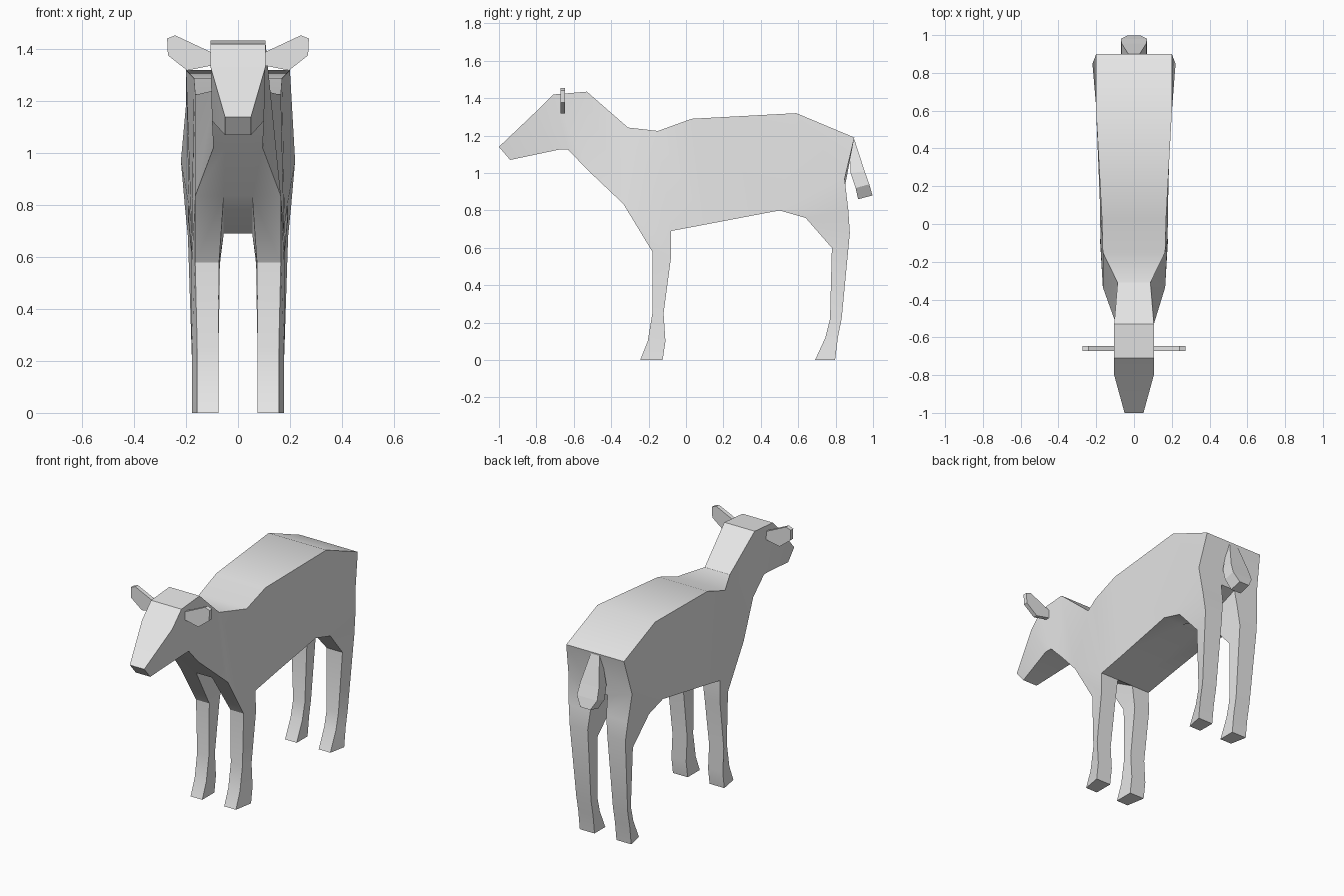
import bpy, bmesh, math

if "Cube" in bpy.data.objects:
    bpy.data.objects.remove(bpy.data.objects["Cube"])

coat = bpy.data.materials.new("coat grey")
coat.diffuse_color = (0.8, 0.8, 0.8, 1)
coat.use_nodes = True
coat.node_tree.nodes["Principled BSDF"].inputs["Base Color"].default_value = coat.diffuse_color


def finish(bm, name, smooth=True):
    """Weld, fix normals and turn the bmesh into an object."""
    bmesh.ops.remove_doubles(bm, verts=bm.verts, dist=0.0005)
    bmesh.ops.recalc_face_normals(bm, faces=bm.faces)
    me = bpy.data.meshes.new(name)
    bm.to_mesh(me)
    bm.free()
    me.materials.append(coat)
    ob = bpy.data.objects.new(name, me)
    bpy.context.collection.objects.link(ob)
    if smooth:
        bpy.ops.object.select_all(action='DESELECT')
        ob.select_set(True)
        bpy.context.view_layer.objects.active = ob
        bpy.ops.object.shade_smooth_by_angle(angle=math.radians(30))
    return ob


def loft(bm, rings, skip=(), cap_start=True, cap_end=True):
    """Skin a list of equal-length point rings; skip holds (segment, side) holes."""
    vs = [[bm.verts.new(p) for p in r] for r in rings]
    n = len(rings[0])
    for i in range(len(vs) - 1):
        for j in range(n):
            if (i, j) not in skip:
                k = (j + 1) % n
                bm.faces.new((vs[i][j], vs[i][k], vs[i + 1][k], vs[i + 1][j]))
    if cap_start:
        bm.faces.new(vs[0])
    if cap_end:
        bm.faces.new(vs[-1])


# Body stations: top (y, z, half width), bottom (y, z, half width), inner half width, inner z
stations = [
    (-1.00, 1.14, .05, -.94, 1.07, .05, .025, 1.07),     # muzzle
    (-.80, 1.33, .105, -.68, 1.125, .10, .05, 1.125),    # cheek
    (-.71, 1.42, .105, -.63, 1.125, .10, .05, 1.125),    # brow
    (-.53, 1.435, .105, -.53, 1.02, .095, .05, 1.02),    # poll and throat
    (-.31, 1.243, .087, -.335, .835, .165, .055, .835),  # neck base and chest
    (-.15, 1.225, .165, -.08, .69, .178, .055, .69),     # withers and elbow
    (.03, 1.29, .17, .10, .724, .18, .055, .724),        # shoulder
    (.59, 1.32, .20, .50, .80, .19, .06, .80),           # loin
    (.90, 1.19, .20, .848, .97, .22, .05, .92),          # rump
]
rings = [[(-tw, ty, tz), (tw, ty, tz), (bw, by, bz), (iw, by, iz), (-iw, by, iz), (-bw, by, bz)]
         for ty, tz, tw, by, bz, bw, iw, iz in stations]

# Leg sections: front (y, z), back (y, z), inner x, outer x at front, outer x at back
front_leg = [
    (-.18, .58, -.08, .55, .073, .165, .18),
    (-.18, .25, -.12, .25, .076, .157, .178),
    (-.205, .10, -.11, .10, .076, .157, .178),
    (-.245, 0, -.125, 0, .076, .157, .178),
]
hind_leg = [
    (.64, .76, .868, .80, .055, .192, .205),
    (.78, .60, .876, .68, .068, .178, .193),
    (.77, .22, .832, .22, .076, .157, .178),
    (.745, .12, .812, .12, .076, .157, .178),
    (.69, 0, .797, 0, .076, .157, .178),
]

body = bmesh.new()
holes = {(s, j) for s in (4, 7) for j in (2, 4)}
loft(body, rings, skip=holes)
for seg, sections in ((4, front_leg), (7, hind_leg)):
    for side in (1, -1):
        o, n = (2, 3) if side > 0 else (5, 4)
        leg = [[rings[seg][n], rings[seg][o], rings[seg + 1][o], rings[seg + 1][n]]]
        for fy, fz, by, bz, xi, xf, xb in sections:
            leg.append([(side * xi, fy, fz), (side * xf, fy, fz),
                        (side * xb, by, bz), (side * xi, by, bz)])
        loft(body, leg, cap_start=False)
finish(body, "body_and_legs")

# Tail: flared, leaf-shaped wedge hanging from the rump (front y, front z, back y, back z, half width)
tail = bmesh.new()
tail_sections = [
    (.875, 1.16, .90, 1.18, .03),
    (.88, 1.00, .955, 1.01, .065),
    (.907, .92, .98, .94, .07),
    (.92, .86, .997, .88, .035),
]
loft(tail, [[(-w, fy, fz), (w, fy, fz), (w, by, bz), (-w, by, bz)]
            for fy, fz, by, bz, w in tail_sections])
finish(tail, "tail", smooth=False)

# Ears: thin plates reaching out from the head
ear_outline = [(.09, 1.383), (.242, 1.454), (.273, 1.442), (.27, 1.377), (.196, 1.319), (.09, 1.37 - .03)]
for side, name in ((1, "left_ear"), (-1, "right_ear")):
    ear = bmesh.new()
    loft(ear, [[(side * x, y, z) for x, z in ear_outline] for y in (-.672, -.646)])
    finish(ear, name, smooth=False)
